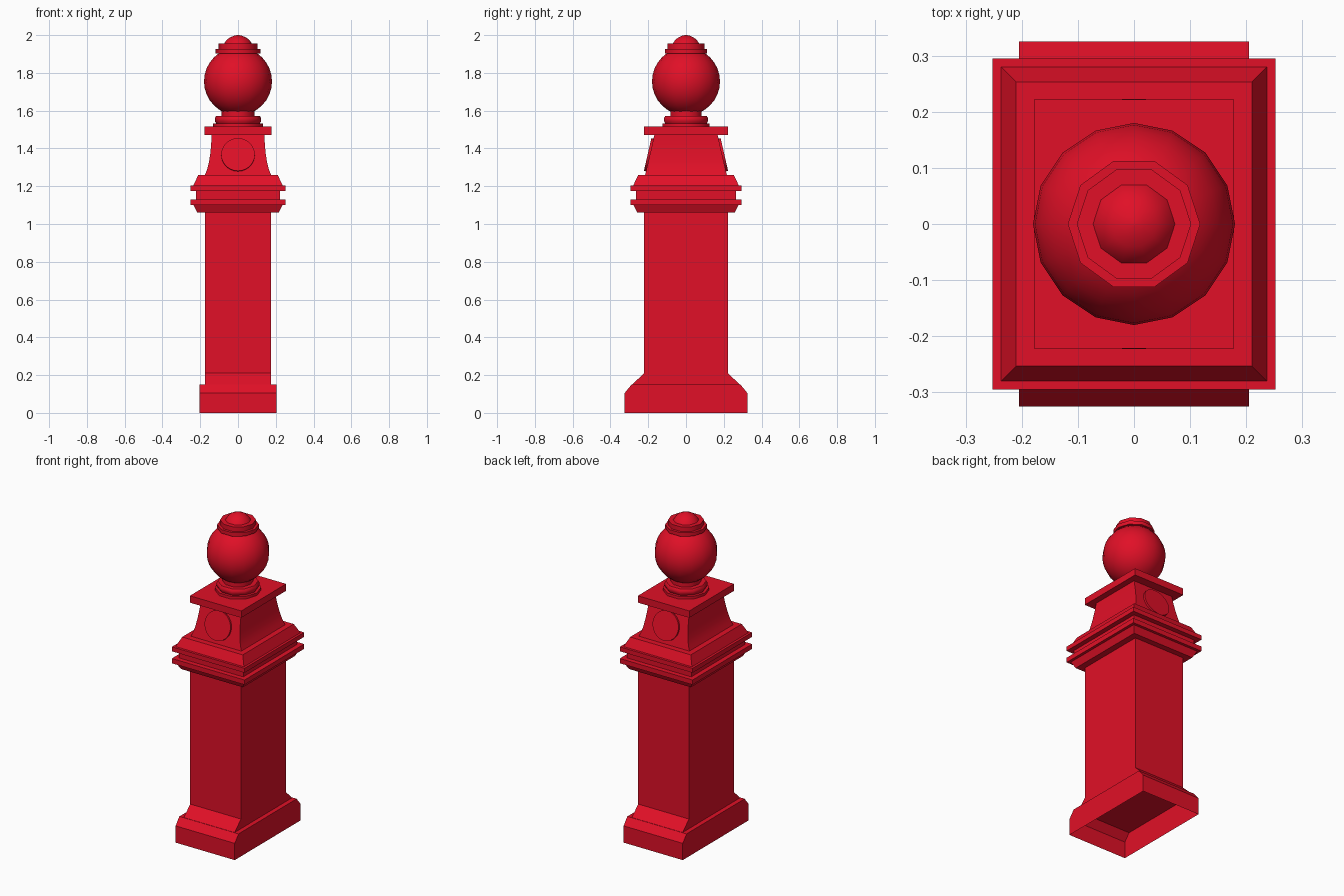
import bpy
import bmesh
import math
from mathutils import Vector

old = bpy.data.objects.get("Cube")
if old:
    bpy.data.objects.remove(old, do_unlink=True)

red = bpy.data.materials.new("cast iron red")
red.use_nodes = True
red.diffuse_color = (0.75, 0.005, 0.02, 1)
red.node_tree.nodes["Principled BSDF"].inputs["Base Color"].default_value = red.diffuse_color


def finish(name, bm, smooth=None):
    bmesh.ops.recalc_face_normals(bm, faces=bm.faces)
    mesh = bpy.data.meshes.new(name)
    bm.to_mesh(mesh)
    bm.free()
    mesh.materials.append(red)
    obj = bpy.data.objects.new(name, mesh)
    bpy.context.collection.objects.link(obj)
    if smooth:
        bpy.ops.object.select_all(action="DESELECT")
        obj.select_set(True)
        bpy.context.view_layer.objects.active = obj
        bpy.ops.object.shade_smooth_by_angle(angle=math.radians(smooth))
    return obj


def skin(bm, rings, bottom=True):
    """Join equal rings of points into a tube, capped on top."""
    loops = [[bm.verts.new(p) for p in ring] for ring in rings]
    for a, b in zip(loops, loops[1:]):
        for i in range(len(a)):
            j = (i + 1) % len(a)
            bm.faces.new((a[i], a[j], b[j], b[i]))
    bm.faces.new(loops[-1])
    if bottom:
        bm.faces.new(loops[0][::-1])


def rect_stack(name, levels, bottom=True, smooth=None):
    """Rectangular section given as (half width, half depth, height)."""
    bm = bmesh.new()
    skin(bm, [[(-x, -y, z), (x, -y, z), (x, y, z), (-x, y, z)]
              for x, y, z in levels], bottom)
    return finish(name, bm, smooth)


def turned(name, levels, sides=10, smooth=40):
    """Turned section given as (radius, height)."""
    bm = bmesh.new()
    angles = [math.tau * i / sides for i in range(sides)]
    skin(bm, [[(r * math.cos(a), r * math.sin(a), z) for a in angles]
              for r, z in levels])
    return finish(name, bm, smooth)


# Hollow foot, open underneath, bevelled only at front and back
rect_stack("base_foot", [(0.205, 0.325, 0), (0.205, 0.325, 0.105),
                         (0.205, 0.288, 0.15)], bottom=False)

# Shaft with a flare at front and back
rect_stack("shaft", [(0.176, 0.285, 0.15), (0.176, 0.222, 0.21),
                     (0.176, 0.222, 1.07)])

# Double moulding around the shaft
EXTRA = 0.043
moulding = [(0.215, 1.06), (0.235, 1.10), (0.252, 1.10), (0.252, 1.13),
            (0.222, 1.13), (0.222, 1.175), (0.252, 1.175), (0.252, 1.203),
            (0.237, 1.203), (0.21, 1.26)]
rect_stack("moulding", [(x, x + EXTRA, z) for x, z in moulding])

# Upper block: curved flanks, straight sloping front and back
flank = [(0.175, 1.26), (0.163, 1.29), (0.154, 1.325), (0.147, 1.37),
         (0.142, 1.42), (0.14, 1.475)]
SLOPE = 0.23
rect_stack("upper_block", [(x, 0.216 - SLOPE * (z - 1.26), z) for x, z in flank],
           smooth=30)
rect_stack("cap_slab", [(0.178, 0.222, 1.472), (0.178, 0.222, 1.515)])

# Round medallion lying on each sloping face
for side, name in ((-1, "front_medallion"), (1, "back_medallion")):
    bm = bmesh.new()
    bmesh.ops.create_cone(bm, cap_ends=True, segments=24, radius1=0.089,
                          radius2=0.089, depth=0.03)
    normal = Vector((0, side, SLOPE)).normalized()
    turn = normal.to_track_quat("Z", "Y").to_matrix().to_4x4()
    bmesh.ops.transform(bm, matrix=turn, verts=bm.verts)
    centre = Vector((0, side * 0.203, 1.368)) - normal * 0.015
    bmesh.ops.translate(bm, vec=centre, verts=bm.verts)
    finish(name, bm, 30)

# Turned finial: collar, ball and crown
turned("finial_collar", [(0.132, 1.515), (0.132, 1.532), (0.115, 1.532),
                         (0.123, 1.545), (0.123, 1.56), (0.115, 1.572),
                         (0.087, 1.572), (0.087, 1.61)])

bm = bmesh.new()
bmesh.ops.create_uvsphere(bm, u_segments=16, v_segments=16, radius=0.18)
bmesh.ops.translate(bm, vec=(0, 0, 1.755), verts=bm.verts)
finish("finial_ball", bm, 40)

turned("finial_crown", [(0.118, 1.903), (0.118, 1.926), (0.102, 1.926),
                        (0.102, 1.955), (0.073, 1.955), (0.062, 1.973),
                        (0.042, 1.988), (0.02, 1.997), (0.004, 2.0)])
